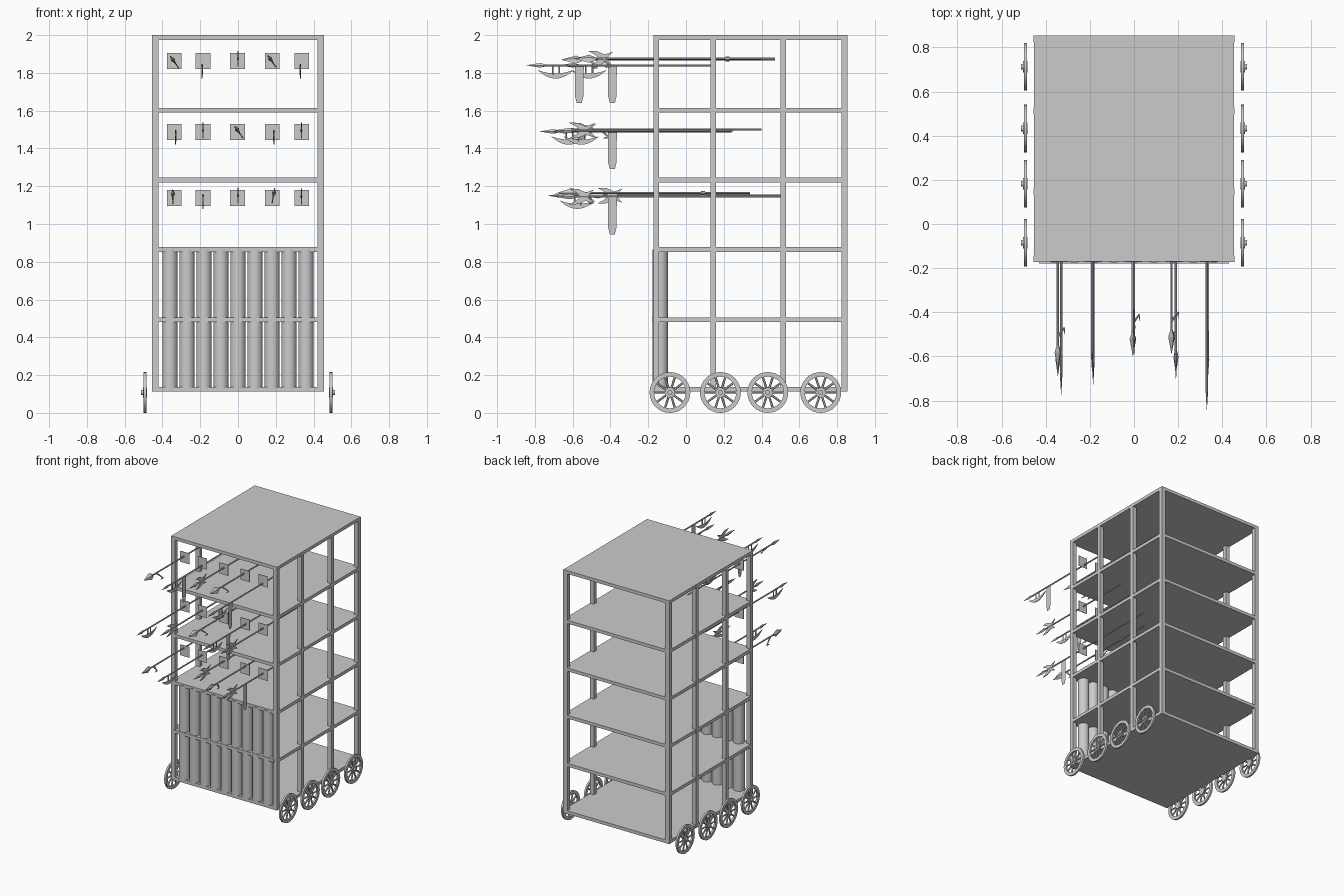
import bpy, bmesh, math
from mathutils import Matrix, Vector

if "Cube" in bpy.data.objects:
    bpy.data.objects.remove(bpy.data.objects["Cube"])


def finish(bm, name, smooth=False):
    bmesh.ops.recalc_face_normals(bm, faces=bm.faces[:])
    me = bpy.data.meshes.new(name)
    bm.to_mesh(me)
    bm.free()
    ob = bpy.data.objects.new(name, me)
    bpy.context.collection.objects.link(ob)
    if smooth:
        bpy.context.view_layer.objects.active = ob
        bpy.ops.object.select_all(action='DESELECT')
        ob.select_set(True)
        bpy.ops.object.shade_smooth_by_angle(angle=math.radians(40))
    return ob


def add_box(bm, x0, x1, y0, y1, z0, z1):
    m = Matrix.Translation(((x0 + x1) / 2, (y0 + y1) / 2, (z0 + z1) / 2))
    m = m @ Matrix.Diagonal((x1 - x0, y1 - y0, z1 - z0, 1))
    bmesh.ops.create_cube(bm, size=1, matrix=m)


def box(name, *dims):
    bm = bmesh.new()
    add_box(bm, *dims)
    return finish(bm, name)


def rod(bm, a, b, r1, r2=None, n=8, flat=1.0, m=Matrix()):
    # Tapered rod from a to b, optionally flattened across x
    a, b = Vector(a), Vector(b)
    q = (b - a).to_track_quat('Z', 'Y').to_matrix().to_4x4()
    mat = m @ Matrix.Translation((a + b) / 2) @ Matrix.Diagonal((flat, 1, 1, 1)) @ q
    bmesh.ops.create_cone(bm, cap_ends=True, segments=n, radius1=r1,
                          radius2=r1 if r2 is None else r2,
                          depth=(b - a).length, matrix=mat)


def plate(bm, pts, t, m):
    # Flat outline in the y-z plane, thickened along x when t > 0
    f = bm.faces.new([bm.verts.new(m @ Vector((-t / 2, y, z))) for y, z in pts])
    if t:
        r = bmesh.ops.extrude_face_region(bm, geom=[f], use_keep_orig=True)
        vs = [v for v in r['geom'] if isinstance(v, bmesh.types.BMVert)]
        bmesh.ops.translate(bm, verts=vs, vec=m.to_3x3() @ Vector((t, 0, 0)))


# Corner posts and intermediate side posts
for side, s in (("left", -1), ("right", 1)):
    x0, x1 = sorted((s * 0.42, s * 0.455))
    for i, (y0, y1) in enumerate([(-0.172, -0.142), (0.131, 0.16), (0.499, 0.529), (0.823, 0.855)]):
        box(f"post_{side}_{i}", x0, x1, y0, y1, 0.112, 1.999)

# Floors
for i, z in enumerate((0.112, 0.48, 0.853, 1.22, 1.59, 1.975)):
    box(f"floor_{i}", -0.454, 0.454, -0.171, 0.854, z, z + 0.025)
box("front_rail", -0.43, 0.43, -0.179, -0.16, 0.482, 0.505)

# Row of upright logs protecting the lower front
for i in range(9):
    bm = bmesh.new()
    x = -0.36 + 0.09 * i
    rod(bm, (x, -0.136, 0.13), (x, -0.136, 0.865), 0.041, n=20)
    finish(bm, f"log_{i}", True)

# Spoked wheels
R = 0.108
for side, s in (("left", -1), ("right", 1)):
    for i, y in enumerate((-0.085, 0.182, 0.433, 0.713)):
        bm = bmesh.new()
        rings = []
        for k in range(32):
            a = math.tau * k / 32
            c, d = math.cos(a), math.sin(a)
            rings.append([bm.verts.new((s * x, y + r * c, R + r * d))
                          for x, r in ((0.485, R), (0.499, R), (0.499, 0.084), (0.485, 0.084))])
        for k in range(32):
            p, q = rings[k], rings[(k + 1) % 32]
            for j in range(4):
                bm.faces.new((p[j], q[j], q[(j + 1) % 4], p[(j + 1) % 4]))
        for k in range(10):
            a = math.tau * k / 10
            rod(bm, (s * 0.492, y, R),
                (s * 0.492, y + 0.088 * math.cos(a), R + 0.088 * math.sin(a)), 0.006, n=6)
        rod(bm, (s * 0.483, y, R), (s * 0.502, y, R), 0.026, n=16)
        rod(bm, (s * 0.5, y, R), (s * 0.513, y, R), 0.013, n=12)
        finish(bm, f"wheel_{side}_{i}", True)


def spear_tip(bm, length, w, flat, m):
    rod(bm, (0, 0, 0), (0, length * 0.65, 0), 0.0005, w, 4, flat, m)
    rod(bm, (0, length * 0.65, 0), (0, length, 0), w, 0.004, 4, flat, m)


def crescent(bm, yc, half, drop, sign, m):
    # Moon-shaped blade beside the shaft, tips turned towards it
    outer = [(yc + half * t, sign * -(0.025 + drop * (1 - t * t)))
             for t in [k / 5 - 1 for k in range(11)]]
    inner = [(yc + half * t, sign * -(0.025 + drop * 0.4 * (1 - t * t)))
             for t in [0.8 - k / 5 for k in range(9)]]
    plate(bm, outer + inner, 0.005, m)
    for dy in (-0.015, 0.02):
        rod(bm, (0, yc + dy, 0), (0, yc + dy, sign * -(0.03 + drop * 0.5)), 0.004, n=6, m=m)


def weapon(name, kind, x, z, tip, end, roll=0.0, flag=None):
    bm = bmesh.new()
    m = Matrix.Translation((x, tip, z)) @ Matrix.Rotation(math.radians(roll), 4, 'Y')
    rod(bm, (0, 0.08, 0), (0, end - tip, 0), 0.0055, n=8, m=m)
    if kind == 'moon':          # one crescent below the point
        spear_tip(bm, 0.11, 0.012, 0.4, m)
        crescent(bm, 0.155, 0.095, 0.045, 1, m)
    elif kind == 'pick':        # broad point and a slanted side beak
        spear_tip(bm, 0.12, 0.026, 0.45, m)
        rod(bm, (0, 0.15, 0), (0, 0.19, -0.05), 0.009, 0.004, 6, 0.6, m)
        rod(bm, (0, 0.19, -0.05), (0, 0.16, -0.055), 0.008, 0.001, 4, 0.6, m)
        rod(bm, (0, end - tip - 0.26, 0), (0, end - tip - 0.24, 0), 0.011, n=8, m=m)
    else:                       # twin hooks on both sides
        spear_tip(bm, 0.13, 0.014, 0.45, m)
        for sg in (1, -1):
            plate(bm, [(0.14, 0), (0.12, sg * 0.02), (0.08, sg * 0.042), (0.13, sg * 0.04),
                       (0.17, sg * 0.022), (0.215, sg * 0.038), (0.19, sg * 0.012), (0.18, 0)], 0.005, m)
    if flag is not None:        # hanging pennant
        h = flag - tip
        plate(bm, [(h - 0.024, 0), (h + 0.024, 0), (h + 0.022, -0.165),
                   (h + 0.013, -0.2), (h - 0.013, -0.2), (h - 0.022, -0.165)], 0, m)
    finish(bm, name)


# Spears by tier: kind, x, z, tip y, rear y, roll, pennant y
spears = [
    ('pick', -0.345, 1.87, -0.66, 0.47, -35, None),
    ('moon', -0.19, 1.84, -0.67, 0.16, 0, -0.39),
    ('hook', 0.0, 1.875, -0.6, 0.40, 0, None),
    ('pick', 0.17, 1.875, -0.59, 0.47, -35, None),
    ('moon', 0.33, 1.84, -0.845, 0.0, 0, -0.565),
    ('moon', -0.33, 1.49, -0.775, 0.24, 0, None),
    ('hook', -0.185, 1.495, -0.69, 0.25, 0, None),
    ('pick', -0.005, 1.5, -0.6, 0.40, -35, None),
    ('moon', 0.19, 1.49, -0.71, 0.24, 0, -0.39),
    ('hook', 0.335, 1.495, -0.7, 0.25, 0, None),
    ('pick', -0.345, 1.16, -0.69, 0.34, 0, None),
    ('moon', -0.185, 1.15, -0.73, 0.34, 0, None),
    ('hook', 0.0, 1.15, -0.55, 0.50, 0, None),
    ('pick', 0.19, 1.165, -0.68, 0.34, 10, None),
    ('hook', 0.335, 1.145, -0.7, 0.50, 0, -0.39),
]
for i, (k, x, z, tip, end, roll, flag) in enumerate(spears):
    weapon(f"spear_{i}", k, x, z, tip, end, roll, flag)

# Square port plates around the shafts
for i, z in enumerate((1.863, 1.487, 1.138)):
    for j, x in enumerate((-0.337, -0.185, -0.003, 0.182, 0.337)):
        box(f"port_plate_{i}_{j}", x - 0.039, x + 0.039, -0.172, -0.169, z - 0.042, z + 0.042)
